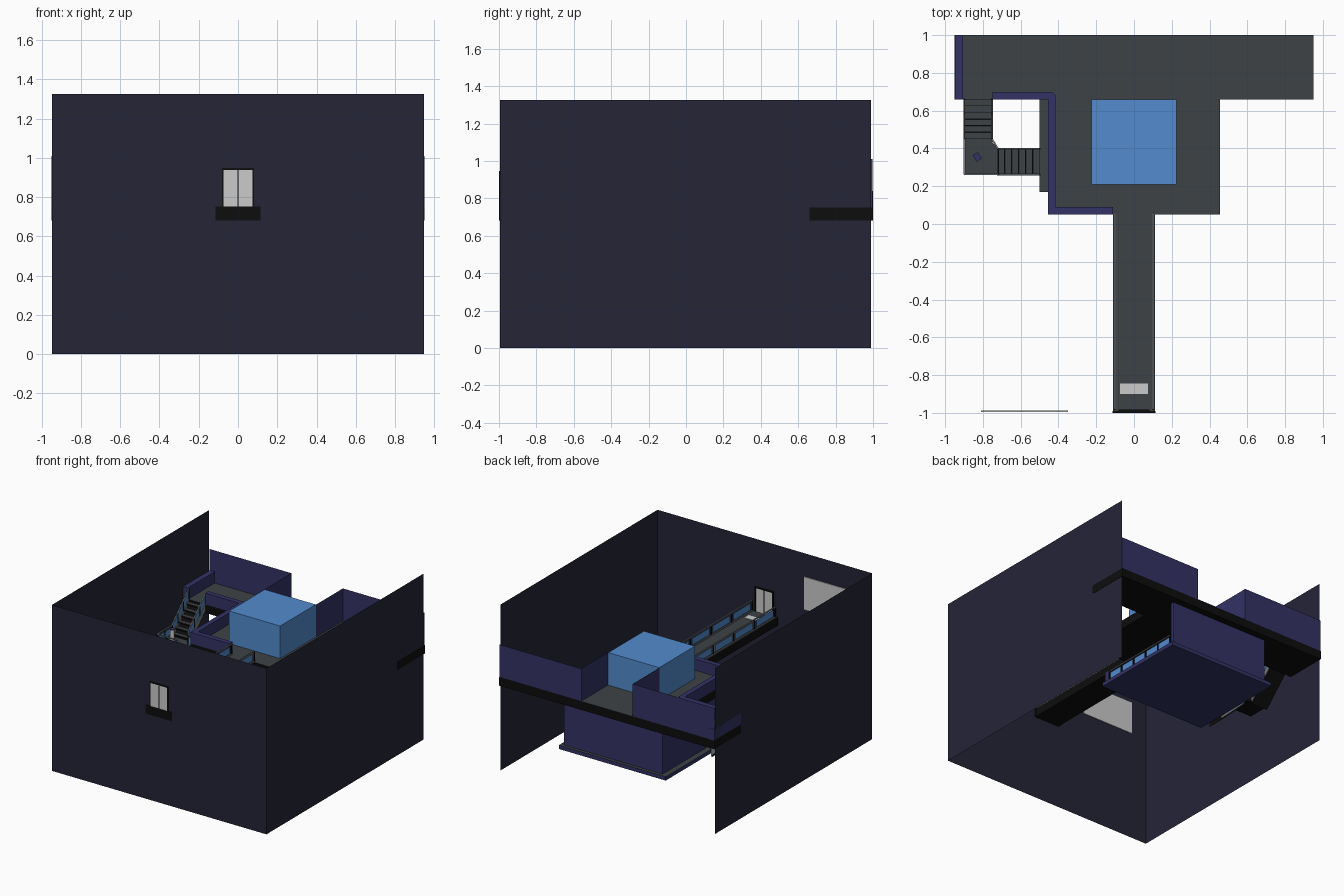
import bpy, bmesh, math
from mathutils import Vector

if "Cube" in bpy.data.objects:
    bpy.data.objects.remove(bpy.data.objects["Cube"])


def mat(name, r, g, b):
    m = bpy.data.materials.new(name)
    m.diffuse_color = (r, g, b, 1)
    m.use_nodes = True
    m.node_tree.nodes["Principled BSDF"].inputs["Base Color"].default_value = m.diffuse_color
    return m


NAVY = mat("dark navy", 0.018, 0.018, 0.039)
PURPLE = mat("deep purple", 0.033, 0.032, 0.133)
DECK = mat("slate grey", 0.047, 0.055, 0.062)
BLACK = mat("near black", 0.004, 0.004, 0.004)
BLUE = mat("sky blue", 0.085, 0.26, 0.62)
WHITE = mat("light grey", 0.6, 0.6, 0.6)
METAL = mat("rail grey", 0.2, 0.22, 0.24)


def finish(name, bm, side, top=None):
    """Make an object; upward faces take the top material if given."""
    bmesh.ops.recalc_face_normals(bm, faces=bm.faces)
    me = bpy.data.meshes.new(name)
    me.materials.append(side)
    if top:
        me.materials.append(top)
        for f in bm.faces:
            f.material_index = 1 if f.normal.z > 0.7 else 0
    bm.to_mesh(me)
    bm.free()
    ob = bpy.data.objects.new(name, me)
    bpy.context.collection.objects.link(ob)
    return ob


def prism(name, outline, z0, z1, side, top=None):
    """Extrude a plan outline upwards."""
    bm = bmesh.new()
    f = bm.faces.new([bm.verts.new((x, y, z0)) for x, y in outline])
    new = bmesh.ops.extrude_face_region(bm, geom=[f])["geom"]
    bmesh.ops.translate(bm, vec=(0, 0, z1 - z0),
                        verts=[v for v in new if isinstance(v, bmesh.types.BMVert)])
    return finish(name, bm, side, top)


def box(name, x0, x1, y0, y1, z0, z1, side, top=None):
    return prism(name, [(x0, y0), (x1, y0), (x1, y1), (x0, y1)], z0, z1, side, top)


def sheet(name, a, b, z0, z1, m):
    """Vertical zero-thickness panel between two plan points."""
    bm = bmesh.new()
    bm.faces.new([bm.verts.new(p) for p in
                  ((*a, z0), (*b, z0), (*b, z1), (*a, z1))])
    return finish(name, bm, m)


def slope(name, a, b, width, low, high, m):
    """Bar from a to b, plan width across, spanning low..high in z."""
    a, b = Vector(a), Vector(b)
    d = b - a
    side = Vector((-d.y, d.x, 0)).normalized() * width / 2
    lo, hi = Vector((0, 0, low)), Vector((0, 0, high))
    bm = bmesh.new()
    rings = [[bm.verts.new(p + o) for o in (-side + lo, side + lo, side + hi, -side + hi)]
             for p in (a, b)]
    for i in range(4):
        j = (i + 1) % 4
        bm.faces.new((rings[0][i], rings[0][j], rings[1][j], rings[1][i]))
    bm.faces.new(rings[0])
    bm.faces.new(rings[1])
    return finish(name, bm, m)


def railing(name, a, b, n):
    """Handrail with posts and blue glass between them."""
    a, b = Vector(a), Vector(b)
    slope(name + "_handrail", a, b, 0.009, 0.08, 0.088, METAL)
    slope(name + "_base", a, b, 0.009, 0.0, 0.008, METAL)
    for i in range(n + 1):
        p = a.lerp(b, i / n)
        box(name + "_post", p.x - .004, p.x + .004, p.y - .004, p.y + .004,
            p.z, p.z + .085, BLACK)
        if i < n:
            slope(name + "_glass", a.lerp(b, (i + .08) / n), a.lerp(b, (i + .92) / n),
                  0.003, 0.015, 0.07, BLUE)


Z = 0.75    # upper deck level
LOW = 0.33  # lower room floor
MID = 0.54  # stair landing

# Outer walls, open at the back
W = 0.948
sheet("front_wall", (-W, -.995), (W, -.995), 0, 1.325, NAVY)
sheet("left_wall", (-W, -.995), (-W, .99), 0, 1.325, NAVY)
sheet("right_wall", (W, -.995), (W, .99), 0, 1.325, NAVY)

# T-shaped deck with walkway
half = [(.11, -1), (.11, .05), (.455, .05), (.455, .66), (.95, .66), (.95, 1)]
prism("deck", half + [(-x, y) for x, y in reversed(half)], 0.682, Z, BLACK, DECK)

# Central block and tall back panels
box("central_block", -.225, .225, .21, .66, Z, 1.01, BLUE)
for s in (-1, 1):
    sheet("back_panel", (s * .225, .998), (s * .95, .998), Z, 1.01, PURPLE)
    sheet("back_passage_panel", (s * .228, .66), (s * .228, .998), Z, 1.01, PURPLE)
    railing("walkway_rail", (s * .101, -.98, Z), (s * .101, .06, Z), 4)

# Low parapets on the left side of the deck
box("edge_parapet", -.948, -.905, .66, 1, Z, .84, PURPLE)
prism("deck_parapet", [(-.75, .66), (-.455, .66), (-.455, .05), (-.11, .05), (-.11, .09),
                       (-.415, .09), (-.415, .68), (-.435, .70), (-.75, .70)],
      Z, .84, PURPLE)

# Double door in the front wall, mat and inside screen
for s in (-1, 1):
    box("door_leaf", min(s * .003, s * .073), max(s * .003, s * .073),
        -.998, -.985, Z, .938, WHITE)
    box("door_jamb", min(s * .073, s * .082), max(s * .073, s * .082),
        -1, -.982, Z, .938, BLACK)
box("door_lintel", -.082, .082, -1, -.982, .938, .947, BLACK)
box("door_gap", -.003, .003, -.997, -.986, Z, .938, BLACK)
box("door_sill", -.115, .115, -1, -.99, .682, .752, BLACK)
box("door_mat", -.075, .075, -.9, -.845, Z, .754, WHITE)
box("wall_screen", -.81, -.35, -.994, -.988, .88, 1.14, WHITE)

# Lower room hanging under the deck
box("lower_floor", -.5, .445, .17, .97, .30, LOW, PURPLE, DECK)
box("lower_back_wall", -.455, .415, .915, .945, LOW, .682, PURPLE)
box("lower_side_wall_front", -.455, -.42, .18, .27, LOW, .682, PURPLE)
box("lower_side_wall_back", -.455, -.42, .40, .915, LOW, .682, PURPLE)
box("lower_door_head", -.455, -.42, .27, .40, .56, .682, PURPLE)
box("lower_front_parapet", -.42, .43, .18, .22, LOW, .42, PURPLE)
railing("lower_rail", (.42, .225, LOW), (.42, .91, LOW), 5)

# Stairs: deck to landing, landing to lower floor
N = 6
prism("landing", [(-.9, .26), (-.72, .26), (-.72, .40), (-.75, .43), (-.75, .45), (-.9, .45)],
      MID - .035, MID, BLACK, DECK)
for i in range(N):
    t = (i + .5) / N
    y, z = .66 - .21 * t, Z + (MID - Z) * t
    box("upper_tread", -.895, -.755, y - .0165, y + .0165, z - .012, z, BLACK, DECK)
    x, z = -.72 + .22 * t, MID + (LOW - MID) * t
    box("lower_tread", x - .017, x + .017, .265, .395, z - .012, z, BLACK, DECK)
slope("upper_flight", (-.825, .66, Z), (-.825, .45, MID), .14, -.065, -.025, BLACK)
slope("lower_flight", (-.72, .33, MID), (-.5, .33, LOW), .13, -.065, -.025, BLACK)
for x in (-.898, -.752):
    slope("upper_stringer", (x, .66, Z), (x, .45, MID), .006, -.05, .01, METAL)
    railing("upper_stair_rail", (x, .66, Z), (x, .45, MID), 3)
for y in (.262, .398):
    slope("lower_stringer", (-.72, y, MID), (-.5, y, LOW), .006, -.05, .01, METAL)
    railing("lower_stair_rail", (-.72, y, MID), (-.5, y, LOW), 3)
railing("landing_side_rail", (-.897, .45, MID), (-.897, .263, MID), 2)
railing("landing_front_rail", (-.897, .263, MID), (-.72, .263, MID), 2)
railing("landing_corner_rail", (-.752, .45, MID), (-.72, .398, MID), 1)

# Small turned pedestal on the landing
for name, z0, z1, m in (("pedestal", MID, .645, WHITE), ("pedestal_cap", .645, .653, PURPLE)):
    ob = box(name, -.016, .016, -.02, .02, z0, z1, m)
    ob.location = (-.83, .355, 0)
    ob.rotation_euler.z = math.radians(30)
